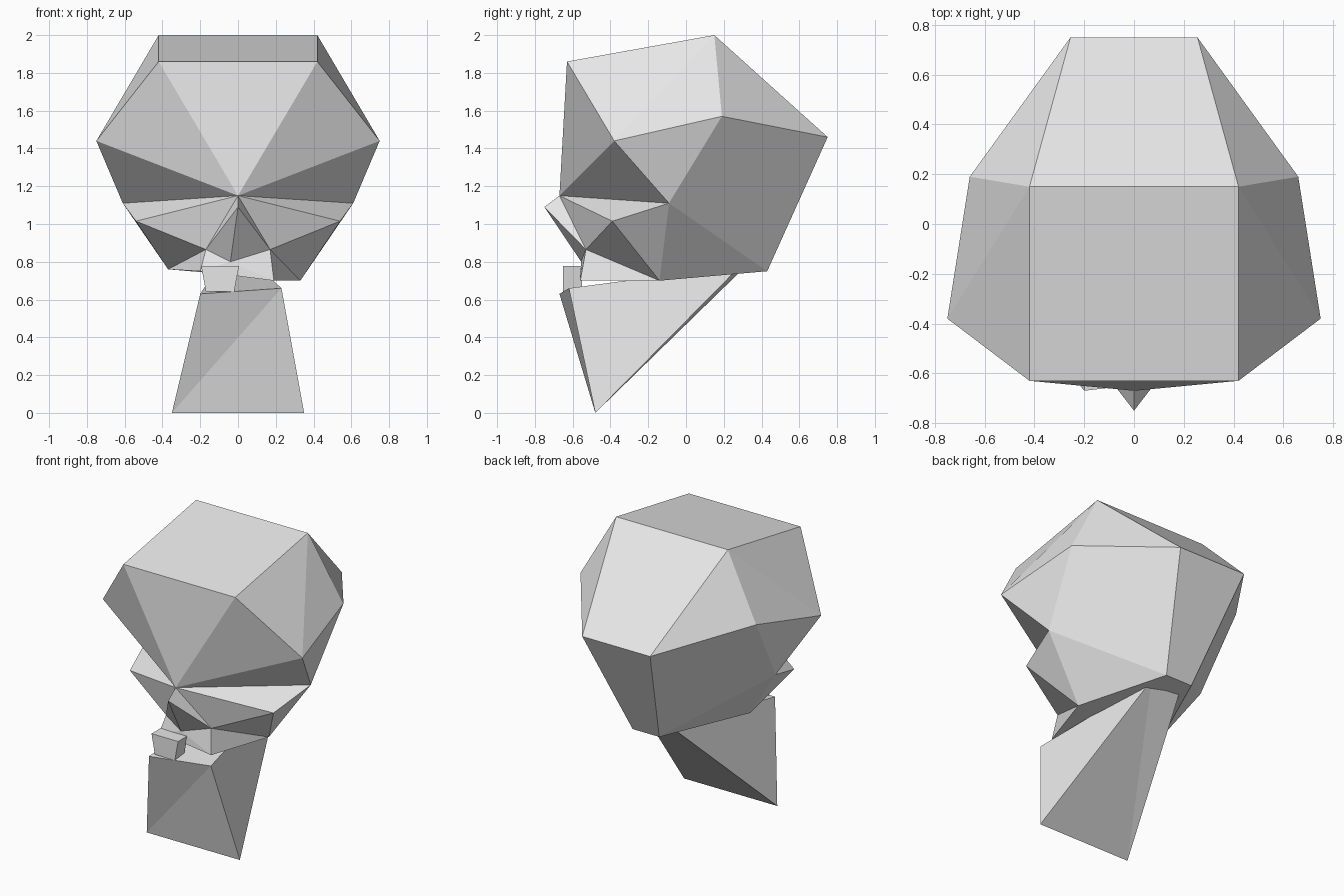
import bpy
import bmesh

old = bpy.data.objects.get("Cube")
if old:
    bpy.data.objects.remove(old, do_unlink=True)

bone = bpy.data.materials.new("bone_grey")
bone.use_nodes = True
colour = (0.8, 0.8, 0.8, 1)
bone.diffuse_color = colour
bone.node_tree.nodes["Principled BSDF"].inputs["Base Color"].default_value = colour


def build(name, points, faces):
    """Make a flat-shaded solid from named corners and space-separated faces."""
    bm = bmesh.new()
    verts = {key: bm.verts.new(co) for key, co in points.items()}
    for face in faces:
        bm.faces.new([verts[key] for key in face.split()])
    bmesh.ops.recalc_face_normals(bm, faces=bm.faces)
    mesh = bpy.data.meshes.new(name)
    bm.to_mesh(mesh)
    bm.free()
    mesh.materials.append(bone)
    obj = bpy.data.objects.new(name, mesh)
    bpy.context.collection.objects.link(obj)
    return obj


# Skull: paired corners, mirrored across the middle
pairs = {
    "brow": (0.42, -0.63, 1.86), "crown": (0.42, 0.15, 2.0),
    "temple": (0.75, -0.38, 1.44), "side": (0.66, 0.19, 1.57),
    "back": (0.255, 0.75, 1.46), "ear": (0.61, -0.09, 1.11),
    "cheek": (0.54, -0.39, 1.015), "lip": (0.17, -0.53, 0.865),
    "nape": (0.1, 0.43, 0.75),
}
skull = {}
for key, (x, y, z) in pairs.items():
    skull[key + "_l"] = (x, y, z)
    skull[key + "_r"] = (-x, y, z)

# Middle corners and the uneven lower edge
skull.update({
    "bridge": (0, -0.67, 1.15), "tip": (0, -0.75, 1.09),
    "septum": (-0.04, -0.555, 0.80),
    "hinge_l": (0.33, -0.14, 0.70), "hinge_r": (-0.37, -0.16, 0.76),
    "gum_l": (0.19, -0.56, 0.70), "gum_r": (-0.2, -0.56, 0.75),
})

half_faces = [
    "brow# temple# crown#", "temple# side# crown#", "crown# side# back#",
    "bridge brow# temple#", "bridge temple# ear#", "temple# ear# side#",
    "bridge ear# cheek#", "bridge cheek# lip#", "bridge lip# tip",
    "tip lip# septum", "cheek# hinge# lip#", "cheek# ear# hinge#",
    "ear# side# back# nape#", "ear# nape# hinge#",
    "lip# hinge# gum#", "lip# gum# septum",
]
skull_faces = [f.replace("#", s) for f in half_faces for s in ("_l", "_r")]
skull_faces += [
    "bridge brow_l brow_r", "septum gum_l gum_r",
    "brow_l crown_l crown_r brow_r", "crown_l back_l back_r crown_r",
    "back_l nape_l nape_r back_r",
    "nape_l hinge_l hinge_r nape_r", "hinge_l gum_l gum_r hinge_r",
]
build("skull", skull, skull_faces)

# Lower jaw: slanted wedge running back up into the skull
jaw = {
    "chin_l": (0.35, -0.48, 0), "chin_r": (-0.35, -0.48, 0),
    "front_l": (0.23, -0.62, 0.66), "front_r": (-0.2, -0.67, 0.63),
    "rear_l": (0.1, 0.29, 0.78), "rear_r": (-0.11, 0.31, 0.77),
}
build("lower_jaw", jaw, [
    "chin_r chin_l front_l", "chin_r front_l front_r",
    "chin_l chin_r rear_l", "chin_r rear_r rear_l",
    "chin_l rear_l front_l", "chin_r front_r rear_r",
    "front_l rear_l rear_r", "front_l rear_r front_r",
])

# Single tooth: a block narrowing towards its lower end
bpy.ops.mesh.primitive_cube_add(size=1)
tooth = bpy.context.object
tooth.name = "tooth"
tooth.data.materials.append(bone)
for v in tooth.data.vertices:
    width = 0.2 if v.co.z > 0 else 0.15
    v.co = (v.co.x * width - 0.095, v.co.y * 0.1 - 0.6, v.co.z * 0.135 + 0.71)
